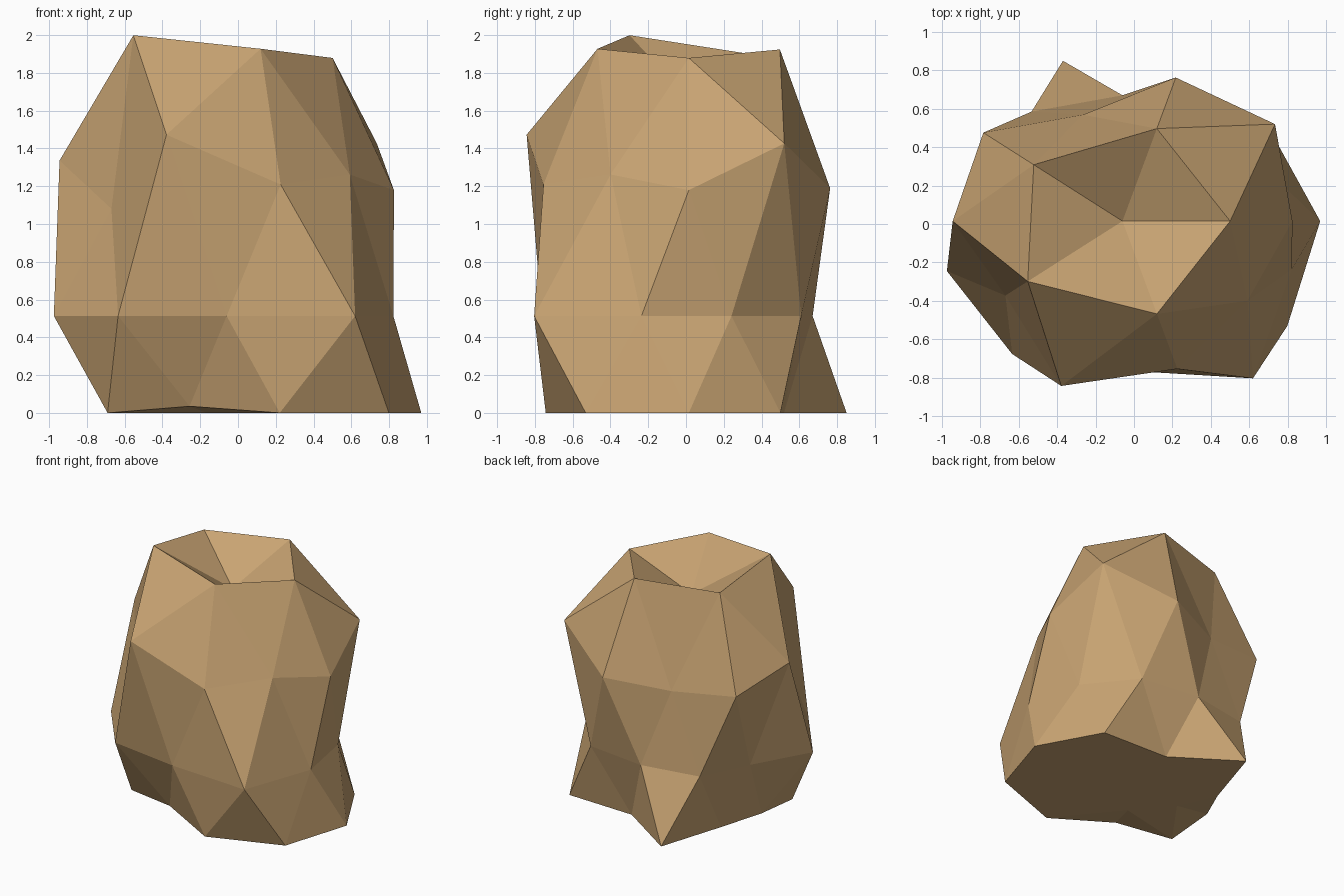
import bpy
import bmesh
import math

if "Cube" in bpy.data.objects:
    bpy.data.objects.remove(bpy.data.objects["Cube"])

# Boulder: a low-poly icosphere whose points are pushed in and out from the
# centre, stretched upward and flattened where it meets the ground.
CENTRE = (-0.06, 0.015, 0.513)
STRETCH = (1.0, 0.875, 1.505)

# Push per ring: (ring height on unit sphere, first angle, pushes anticlockwise)
RINGS = [
    (0.851, 0, [1.067, 1.102, 1.087, 1.161, 1.105]),
    (0.526, 36, [1.155, 0.783, 1.04, 1.213, 0.947]),
    (0.447, 0, [0.99, 1.005, 1.002, 0.843, 1.034]),
    (0.0, 18, [0.835, 0.84, 0.749, 0.806, 0.695,
               0.962, 0.978, 0.889, 1.157, 0.928]),
    (-0.447, 36, [1.054, 1.122, 0.707, 0.71, 1.187]),
    (-0.526, 0, [1.211, 0.712, 0.695, 0.916, 1.07]),
]
TOP_DENT = 0.762
UNDERSIDE = 0.65


def push(d):
    """Distance from the centre for a direction on the unit sphere."""
    if d.z > 0.95:
        return TOP_DENT
    for height, start, values in RINGS:
        if abs(d.z - height) < 0.03:
            angle = math.degrees(math.atan2(d.y, d.x)) - start
            return values[round(angle / (360 / len(values))) % len(values)]
    return UNDERSIDE


bm = bmesh.new()
bmesh.ops.create_icosphere(bm, subdivisions=2, radius=1.0)
for v in bm.verts:
    d = v.co.normalized()
    r = push(d)
    v.co = [c + s * r * k for c, s, k in zip(CENTRE, STRETCH, d)]
    v.co.z = max(v.co.z, 0.0)
    if d.z < -0.8:
        v.co.z = 0.0
bmesh.ops.recalc_face_normals(bm, faces=bm.faces)

mesh = bpy.data.meshes.new("boulder")
bm.to_mesh(mesh)
bm.free()

# Sandy stone colour
stone = bpy.data.materials.new("sandy_stone")
stone.diffuse_color = (0.58, 0.37, 0.17, 1.0)
stone.use_nodes = True
stone.node_tree.nodes["Principled BSDF"].inputs["Base Color"].default_value = stone.diffuse_color
mesh.materials.append(stone)

boulder = bpy.data.objects.new("boulder", mesh)
bpy.context.collection.objects.link(boulder)
